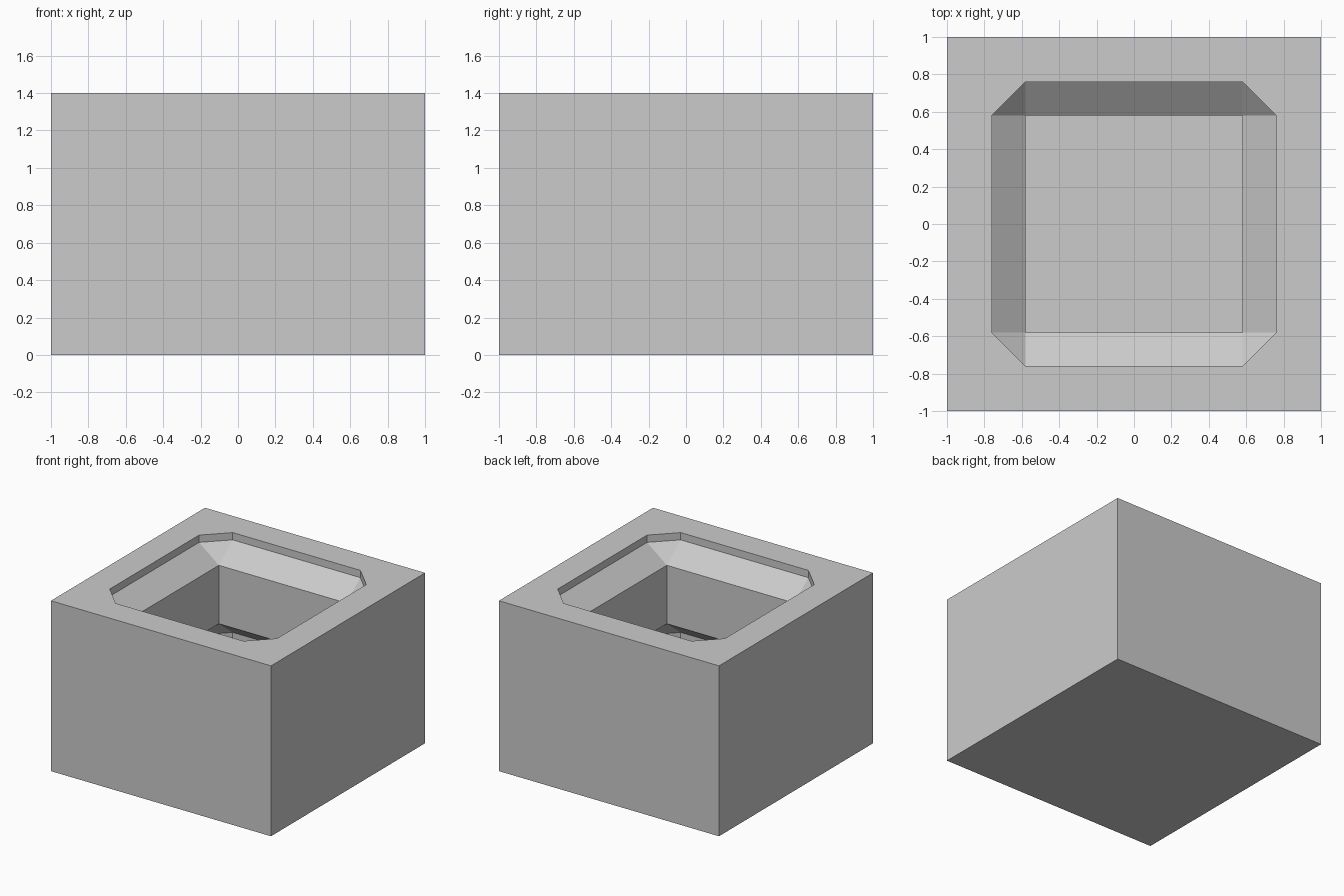
import bpy
import bmesh

HALF = 1.0      # half width of the block
HEIGHT = 1.4
WIDE = 0.76     # half width of the flared openings
NARROW = 0.58   # half width of the square throat

default = bpy.data.objects.get("Cube")
if default:
    bpy.data.objects.remove(default, do_unlink=True)

grey = bpy.data.materials.new("plain_grey")
grey.use_nodes = True
colour = (0.6, 0.6, 0.6, 1.0)
grey.diffuse_color = colour
grey.node_tree.nodes["Principled BSDF"].inputs["Base Color"].default_value = colour


def ring(bm, a, b, z):
    """Eight points of a square with cut corners; a == b gives a plain square."""
    points = []
    for sx, sy in ((1, 1), (-1, 1), (-1, -1), (1, -1)):
        pair = [(sx * a, sy * b), (sx * b, sy * a)]
        if sx * sy < 0:
            pair.reverse()
        points += pair
    return [bm.verts.new((x, y, z)) for x, y in points]


def join_rings(bm, upper, lower):
    for i in range(len(upper)):
        j = (i + 1) % len(upper)
        bm.faces.new((upper[i], upper[j], lower[j], lower[i]))


bm = bmesh.new()

# Outer walls, rim and underside
base = ring(bm, HALF, HALF, 0)
top = ring(bm, HALF, HALF, HEIGHT)
join_rings(bm, top, base)
bm.faces.new(base)

# Well: flared mouth, square throat, undercut chamber and floor
levels = [
    (WIDE, HEIGHT), (WIDE, 1.34), (NARROW, 1.2), (NARROW, 0.72),
    (WIDE, 0.58), (WIDE, 0.46), (NARROW, 0.32),
]
previous = top
for half, z in levels:
    current = ring(bm, half, NARROW, z)
    join_rings(bm, previous, current)
    previous = current
bm.faces.new(previous)

# Merge the doubled corners of the square rings
bmesh.ops.remove_doubles(bm, verts=bm.verts[:], dist=0.0001)
bmesh.ops.dissolve_degenerate(bm, edges=bm.edges[:], dist=0.0001)
bmesh.ops.recalc_face_normals(bm, faces=bm.faces[:])

mesh = bpy.data.meshes.new("hollow_block")
bm.to_mesh(mesh)
bm.free()
mesh.materials.append(grey)
block = bpy.data.objects.new("hollow_block", mesh)
bpy.context.collection.objects.link(block)
